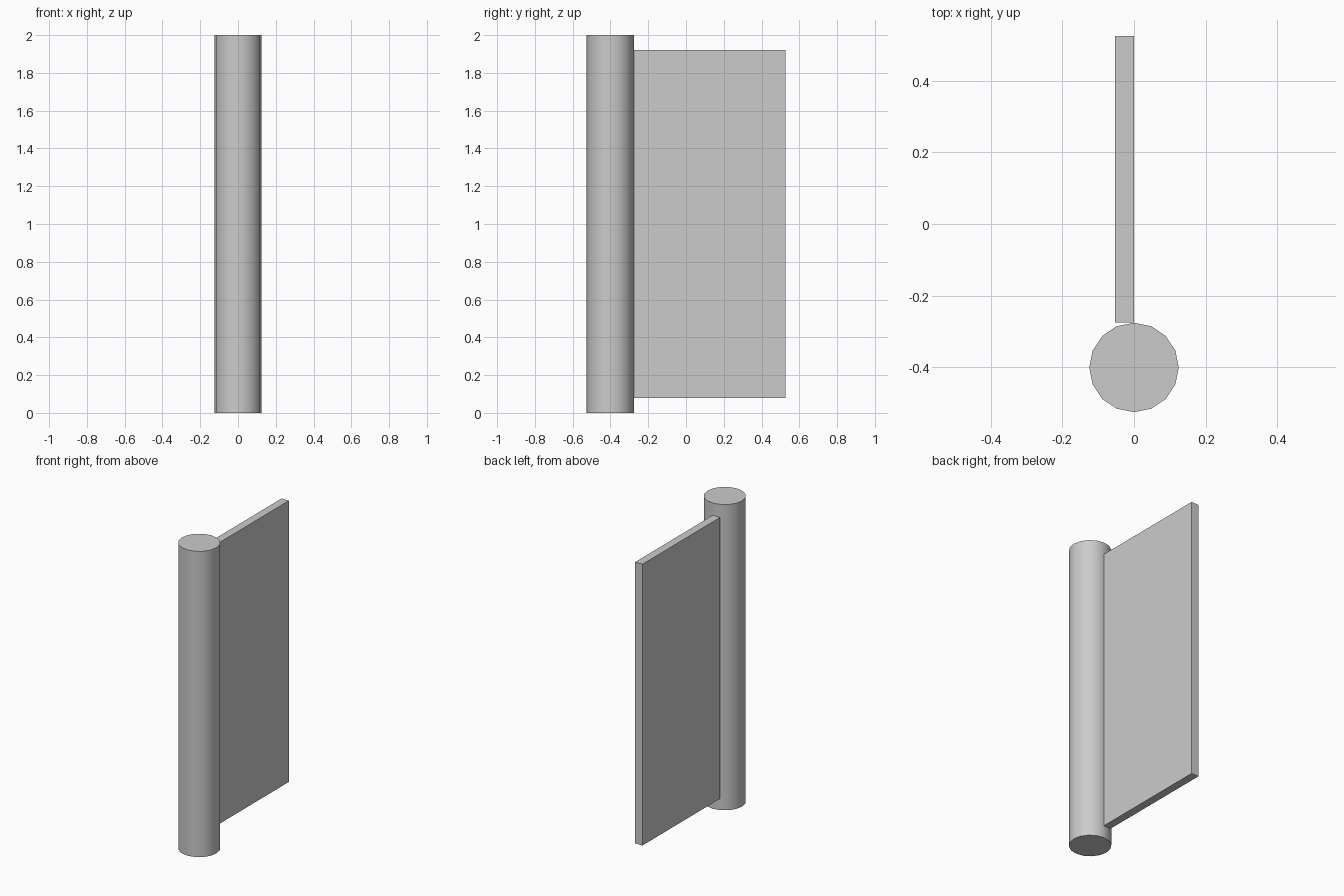
import bpy
import math

cube = bpy.data.objects.get("Cube")
if cube:
    bpy.data.objects.remove(cube, do_unlink=True)

# Single grey material
grey = bpy.data.materials.new("light_grey")
grey.use_nodes = True
colour = (0.6, 0.6, 0.6, 1)
grey.diffuse_color = colour
grey.node_tree.nodes["Principled BSDF"].inputs["Base Color"].default_value = colour

HEIGHT = 2.0
RADIUS = 0.125
HALF_DEPTH = 0.526

# Upright round post at the front
bpy.ops.mesh.primitive_cylinder_add(
    vertices=16, radius=RADIUS, depth=HEIGHT,
    location=(0, RADIUS - HALF_DEPTH, HEIGHT / 2))
post = bpy.context.object
post.name = "post"
post.data.materials.append(grey)
bpy.ops.object.shade_smooth_by_angle(angle=math.radians(30))

# Flat panel running back from the post, its left face on the centre line
panel_start = 2 * RADIUS - HALF_DEPTH
thickness = 0.053
bpy.ops.mesh.primitive_cube_add(
    size=1, location=(-thickness / 2, (panel_start + HALF_DEPTH) / 2, HEIGHT / 2))
panel = bpy.context.object
panel.name = "panel"
panel.scale = (thickness, HALF_DEPTH - panel_start, 1.84)
bpy.ops.object.transform_apply(location=False, rotation=False, scale=True)
panel.data.materials.append(grey)
